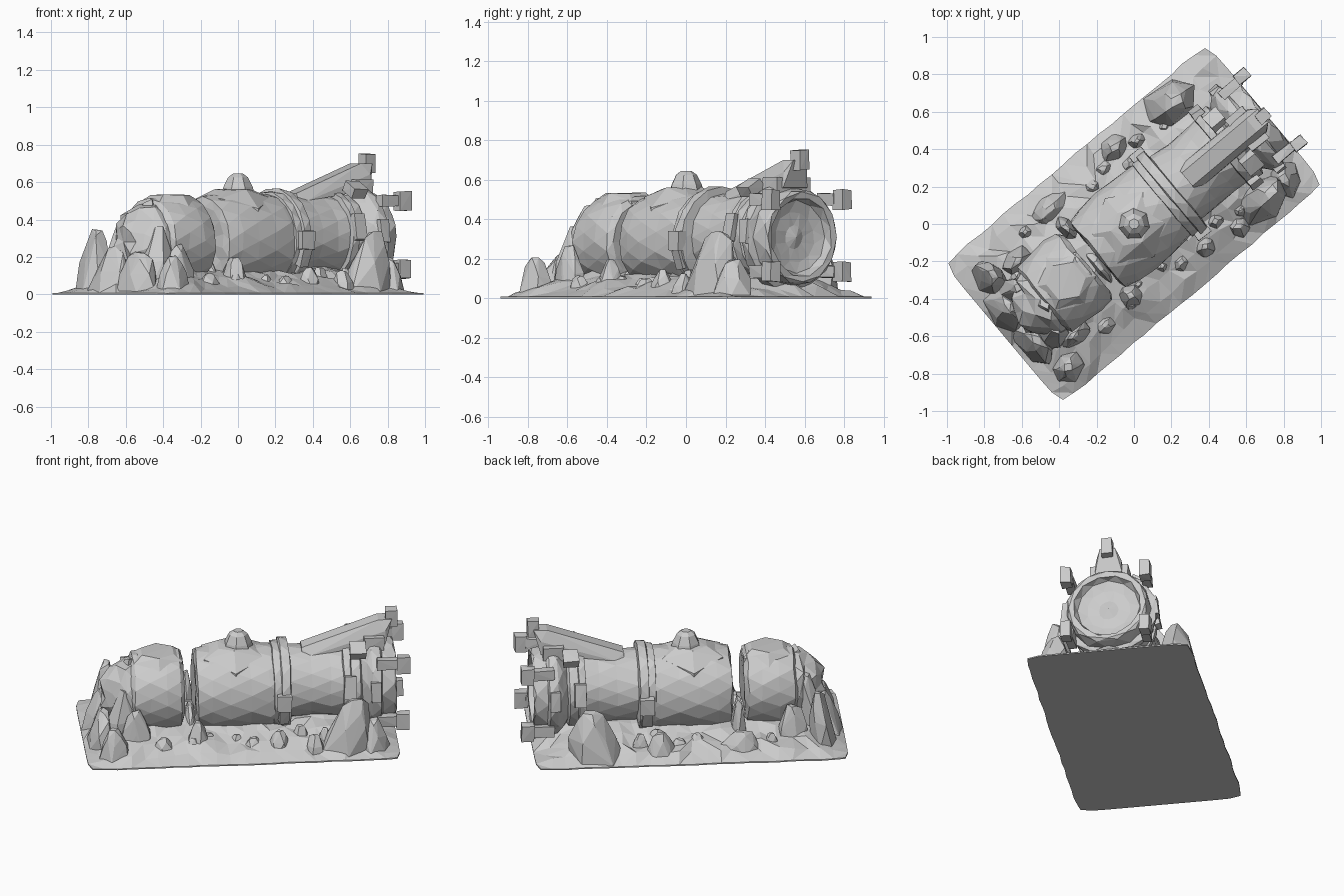
import bpy, bmesh, math, random
from mathutils import Matrix, Vector

cube = bpy.data.objects.get("Cube")
if cube:
    bpy.data.objects.remove(cube, do_unlink=True)

random.seed(7)
TURN = Matrix.Rotation(math.radians(40), 4, 'Z')   # the model lies diagonally

stone = bpy.data.materials.new("plain light grey")
stone.use_nodes = True
GREY = (0.6, 0.6, 0.6, 1)
stone.diffuse_color = GREY
stone.node_tree.nodes["Principled BSDF"].inputs["Base Color"].default_value = GREY


def jit(a):
    return random.uniform(-a, a)


def finish(name, bm):
    """Turn a local-frame bmesh (x along the hull) into a flat shaded object."""
    bmesh.ops.recalc_face_normals(bm, faces=bm.faces)
    bm.transform(TURN)
    mesh = bpy.data.meshes.new(name)
    bm.to_mesh(mesh)
    bm.free()
    mesh.materials.append(stone)
    ob = bpy.data.objects.new(name, mesh)
    bpy.context.collection.objects.link(ob)
    return ob


def lathe(name, axis_z, profile, sides=16, rough=0.006):
    """Spin (position, radius) pairs round a level axis at the given height."""
    bm = bmesh.new()
    rings = []
    for i, (u, r) in enumerate(profile):
        ring = []
        for k in range(sides):
            a = math.tau * (k + 0.5 * (i % 2)) / sides
            rr = r + (jit(rough) if r > 0.01 else 0)
            ring.append(bm.verts.new((u + (jit(rough) if r > 0.01 else 0),
                                      rr * math.cos(a), axis_z + rr * math.sin(a))))
        rings.append(ring)
    for i in range(len(rings) - 1):
        a, b = rings[i], rings[i + 1]
        for k in range(sides):
            n = (k + 1) % sides
            if i % 2 == 0:
                bm.faces.new((a[k], a[n], b[k]))
                bm.faces.new((a[n], b[n], b[k]))
            else:
                bm.faces.new((a[k], a[n], b[n]))
                bm.faces.new((a[k], b[n], b[k]))
    bmesh.ops.remove_doubles(bm, verts=bm.verts, dist=0.0015)
    return finish(name, bm)


def hull(name, points):
    bm = bmesh.new()
    for p in points:
        bm.verts.new(p)
    bmesh.ops.convex_hull(bm, input=bm.verts)
    loose = [v for v in bm.verts if not v.link_faces]
    bmesh.ops.delete(bm, geom=loose, context='VERTS')
    return finish(name, bm)


def block(name, centre, size, tilt=0.0, rough=0.004):
    """Slightly worn box, tilted about the hull axis direction."""
    rot = Matrix.Rotation(tilt, 3, 'X')
    pts = []
    for sx in (-.5, .5):
        for sy in (-.5, .5):
            for sz in (-.5, .5):
                p = rot @ Vector((sx * size[0], sy * size[1], sz * size[2]))
                pts.append(Vector(centre) + p + Vector((jit(rough), jit(rough), jit(rough))))
    return hull(name, pts)


def rock(name, u, v, ru, rv, h, lean=0.0):
    """Broken boulder: uneven rings with a sloping top, sitting in the ground."""
    pts = []
    for frac, width in ((0, 1.1), (.5, .86), (.85, .55), (1, .3)):
        n = 6 if frac < .8 else 4
        off = random.random()
        for k in range(n):
            a = math.tau * (k + off) / n
            w = width * random.uniform(.82, 1.1)
            z = .01 + h * frac * (random.uniform(.94, 1) if frac == 1 else random.uniform(.85, 1.05))
            pts.append((u + lean * frac + ru * w * math.cos(a), v + rv * w * math.sin(a), z))
    return hull(name, pts)


# Rugged ground slab, high under the hull and thin at the rim
def ground():
    bm = bmesh.new()
    nu, nv = 22, 12
    grid = []
    for i in range(nu + 1):
        row = []
        for j in range(nv + 1):
            s, t = 2 * i / nu - 1, 2 * j / nv - 1
            rim = abs(s) > .99 or abs(t) > .99
            corner = 1 - .025 * (abs(s) * abs(t)) ** 12
            u, v = .918 * s * corner, .488 * t * corner
            if rim:
                z = .008
                if abs(s) < .9:
                    v += jit(.005)
            else:
                u, v = u + jit(.02), v + jit(.02)
                z = .012 + .15 * (1 - abs(t) ** 1.5) * min(1, 3.5 * (1 - abs(s))) + jit(.02)
            row.append(bm.verts.new((u, v, max(z, .008))))
        grid.append(row)
    for i in range(nu):
        for j in range(nv):
            a, b, c, d = grid[i][j], grid[i + 1][j], grid[i + 1][j + 1], grid[i][j + 1]
            for tri in (((a, b, c), (a, c, d)) if random.random() < .5 else ((a, b, d), (b, c, d))):
                bm.faces.new(tri)
    rim_edges = [e for e in bm.edges if e.is_boundary]
    out = bmesh.ops.extrude_edge_only(bm, edges=rim_edges)["geom"]
    for v in out:
        if isinstance(v, bmesh.types.BMVert):
            v.co.z = 0
    bmesh.ops.holes_fill(bm, edges=[e for e in bm.edges if e.is_boundary], sides=0)
    finish("ground_slab", bm)


ground()

# Hull sections: the wide rear ones sink into the ground
lathe("rear_hull", .285, [(-.64, 0), (-.65, .18), (-.62, .225), (-.53, .24), (-.43, .243),
                          (-.35, .235), (-.33, .2), (-.34, 0)])
lathe("broken_tail", .28, [(-.8, 0), (-.8, .08), (-.76, .14), (-.7, .18), (-.66, .205), (-.6, .2), (-.58, 0)], 9, .018)
lathe("main_hull", .285, [(-.25, 0), (-.26, .19), (-.25, .235), (-.17, .252), (-.06, .257),
                          (.06, .255), (.17, .25), (.24, .24), (.25, 0)])
lathe("front_hull", .31, [(.2, 0), (.2, .21), (.3, .215), (.42, .212), (.53, .215), (.65, .22), (.7, 0)])
lathe("middle_band", .295, [(.19, .22), (.195, .255), (.235, .258), (.24, .273), (.29, .273), (.3, .2)], 16, .003)
lathe("front_band", .31, [(.6, .2), (.605, .245), (.645, .25), (.65, .235), (.7, .235), (.72, .2)], 16, .003)
lathe("front_rim", .31, [(.7, .2), (.74, .25), (.77, .28), (.82, .28), (.83, .25), (.9, .24),
                         (.915, .23), (.91, .2), (.87, .185), (.855, .13), (.85, .06), (.87, 0)], 12, .004)


# Raised saddle plates on the hull tops and the knob
def saddle(name, u, radius, top, inner):
    pts = []
    for k in range(6):
        a = math.tau * (k + .5) / 6
        c, s = radius * math.cos(a), radius * math.sin(a)
        pts.append((u + c, s, top - .03 - 1.7 * s * s))
        pts.append((u + c, s, top - .09 - 1.7 * s * s))
        pts.append((u + c * inner, s * inner, top + jit(.006)))
    hull(name, pts)


saddle("main_saddle_plate", -.03, .205, .56, .5)
saddle("rear_saddle_plate", -.475, .165, .535, .65)
knob = []
for z, r in ((.52, .095), (.575, .08), (.625, .055), (.645, .028)):
    knob += [(r * math.cos(math.tau * k / 7), r * math.sin(math.tau * k / 7), z) for k in range(7)]
hull("top_knob", knob)

# Sloping fin on the front top, with its block
hull("sloping_fin", [(u, s * w, z) for s in (-1, 1) for u, w, z in
     ((.37, .06, .51), (.37, .045, .54), (.42, .08, .50), (.86, .08, .56),
      (.86, .075, .64), (.9, .045, .7), (.82, .045, .7))])
block("fin_foot", (.79, 0, .57), (.12, .22, .08))
block("fin_block", (.9, 0, .70), (.07, .065, .1))

# Clamps on both sides of the rim and bands
for side, label in ((1, "left"), (-1, "right")):
    for z, height in ((.5, "upper"), (.135, "lower")):
        block(f"{height}_{label}_rim_block", (.95, side * .235, z), (.075, .06, .1))
        block(f"{height}_{label}_rim_arm", (.86, side * .225, z), (.13, .05, .06))
    block(f"{label}_band_clamp", (.69, side * .15, .56), (.09, .06, .09), side * 1.05)
    block(f"{label}_band_tab", (.64, side * .245, .36), (.07, .03, .14), side * .2)
    block(f"{label}_rim_tab", (.79, side * .27, .34), (.06, .03, .12), side * .1)
    block(f"{label}_middle_clamp", (.25, side * .268, .29), (.085, .05, .1))
    block(f"{label}_middle_strap", (.25, side * .25, .2), (.06, .04, .1), side * -.35)

# Boulders: u, v, half length, half width, height, lean
BOULDERS = [
    (.61, -.34, .15, .11, .33, .06), (.77, -.33, .09, .1, .19, 0), (.42, -.37, .06, .06, .12, 0),
    (.55, .36, .16, .11, .31, .05), (.18, .38, .09, .07, .16, 0), (-.29, .35, .13, .07, .14, 0),
    (-.26, -.28, .08, .08, .19, 0), (-.29, .21, .05, .08, .3, 0), (-.29, -.05, .05, .15, .2, 0),
    (-.76, -.36, .1, .08, .2, 0), (-.78, .28, .08, .11, .34, .03),
    (-.74, .14, .09, .09, .4, .05), (-.72, -.16, .1, .1, .36, .04),
    (-.69, -.02, .08, .13, .5, .05), (-.82, .08, .09, .14, .25, .03),
    (-.82, -.14, .08, .15, .22, .02), (-.62, -.25, .1, .06, .26, 0), (-.6, .25, .1, .07, .25, 0),
]
for b in BOULDERS:
    rock("boulder", *b)

# Small flat rubble beside the hull
for side in (1, -1):
    for k in range(8):
        r = random.uniform(.045, .075)
        rock("rubble", -.45 + .13 * k + jit(.04), side * random.uniform(.25, .35),
             r, r * .8, random.uniform(.09, .14))
